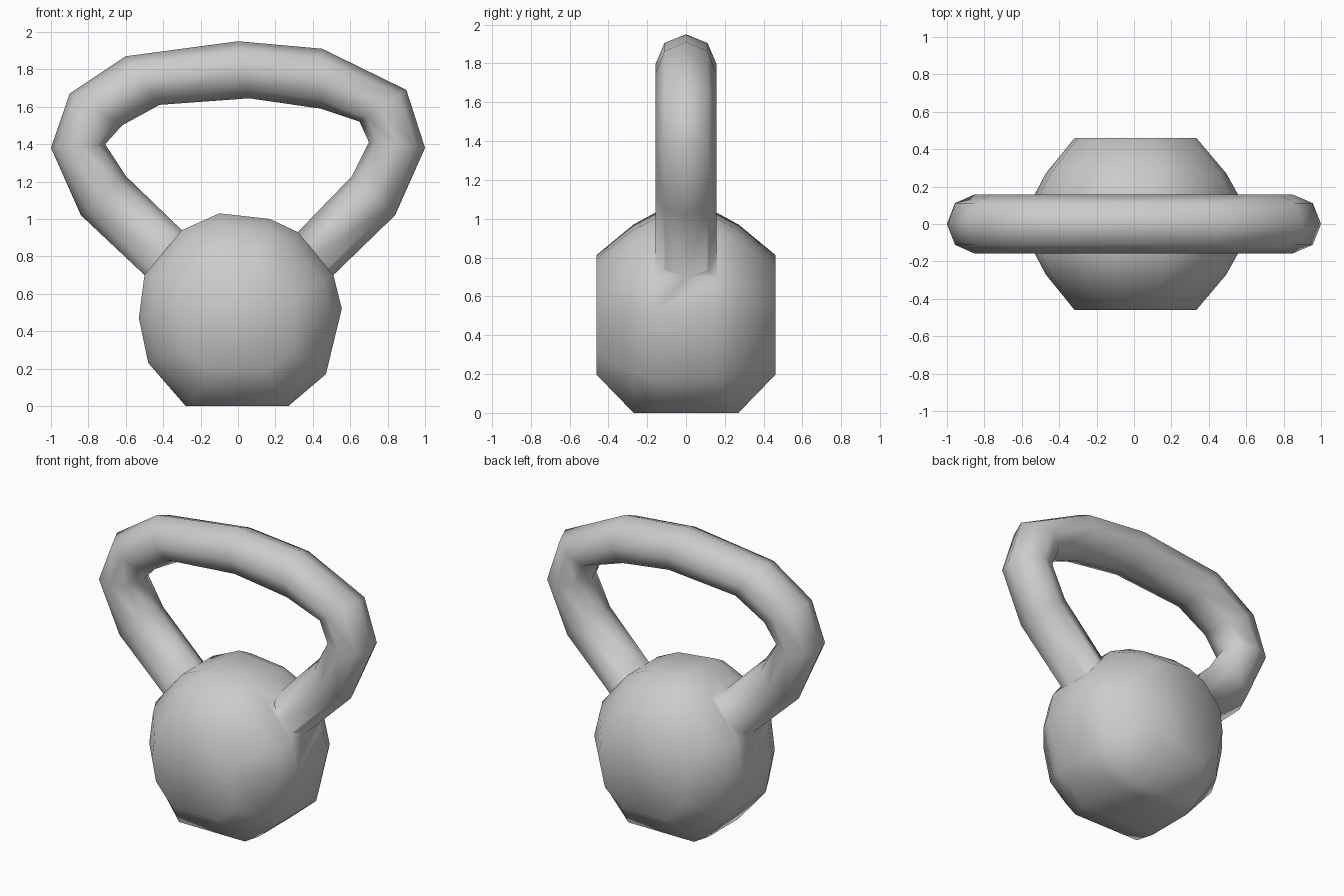
import bpy, bmesh, math

if "Cube" in bpy.data.objects:
    bpy.data.objects.remove(bpy.data.objects["Cube"])

def loft(name, rings):
    """Skin a list of equal-length vertex rings and cap both ends."""
    bm = bmesh.new()
    vs = [[bm.verts.new(p) for p in ring] for ring in rings]
    n = len(vs[0])
    for a, b in zip(vs, vs[1:]):
        for i in range(n):
            j = (i + 1) % n
            bm.faces.new((a[i], a[j], b[j], b[i]))
    bm.faces.new(vs[0])
    bm.faces.new(vs[-1])
    bmesh.ops.recalc_face_normals(bm, faces=bm.faces)
    me = bpy.data.meshes.new(name)
    bm.to_mesh(me)
    bm.free()
    ob = bpy.data.objects.new(name, me)
    bpy.context.collection.objects.link(ob)
    return ob

# Weight: faceted ball outline scaled down toward flat front and back
CZ = 0.49
outline = [(-.28, 0), (-.48, .23), (-.53, .47), (-.5, .7), (-.3, .94), (-.1, 1.03),
           (.17, 1.0), (.32, .93), (.51, .7), (.555, .52), (.47, .17), (.27, 0)]
rings = []
for y, s in [(-.46, .6), (-.27, .89), (-.16, 1), (.16, 1), (.27, .89), (.46, .6)]:
    flat_base = abs(y) < .3
    rings.append([(x * s, y, 0 if z == 0 and flat_base else CZ + (z - CZ) * s)
                  for x, z in outline])
body = loft("kettlebell_body", rings)

# Handle: eight-sided tube through pairs of outer and inner outline points
pairs = [((-.30, .51), (-.10, .75)), ((-.50, .70), (-.30, .94)),
         ((-.84, 1.02), (-.60, 1.23)), ((-1.0, 1.38), (-.71, 1.40)),
         ((-.90, 1.67), (-.62, 1.50)), ((-.60, 1.87), (-.42, 1.61)),
         ((0, 1.95), (.06, 1.645)), ((.45, 1.91), (.44, 1.59)),
         ((.90, 1.69), (.65, 1.52)), ((1.0, 1.38), (.70, 1.41)),
         ((.84, 1.02), (.61, 1.23)), ((.51, .70), (.32, .93)),
         ((.30, .50), (.11, .73))]
rings = []
for (ox, oz), (ix, iz) in pairs:
    ring = []
    for k in range(8):
        t = math.tau * k / 8
        c = math.cos(t)
        ring.append(((ox + ix) / 2 + (ox - ix) / 2 * c, .157 * math.sin(t),
                     (oz + iz) / 2 + (oz - iz) / 2 * c))
    rings.append(ring)
handle = loft("handle", rings)

# Weld handle and weight into one casting
mod = body.modifiers.new("weld_handle", 'BOOLEAN')
mod.operation = 'UNION'
mod.solver = 'EXACT'
mod.object = handle
bpy.context.view_layer.objects.active = body
body.select_set(True)
bpy.ops.object.modifier_apply(modifier=mod.name)
bpy.data.objects.remove(handle)

# Smooth shading over the coarse facets
for p in body.data.polygons:
    p.use_smooth = True
